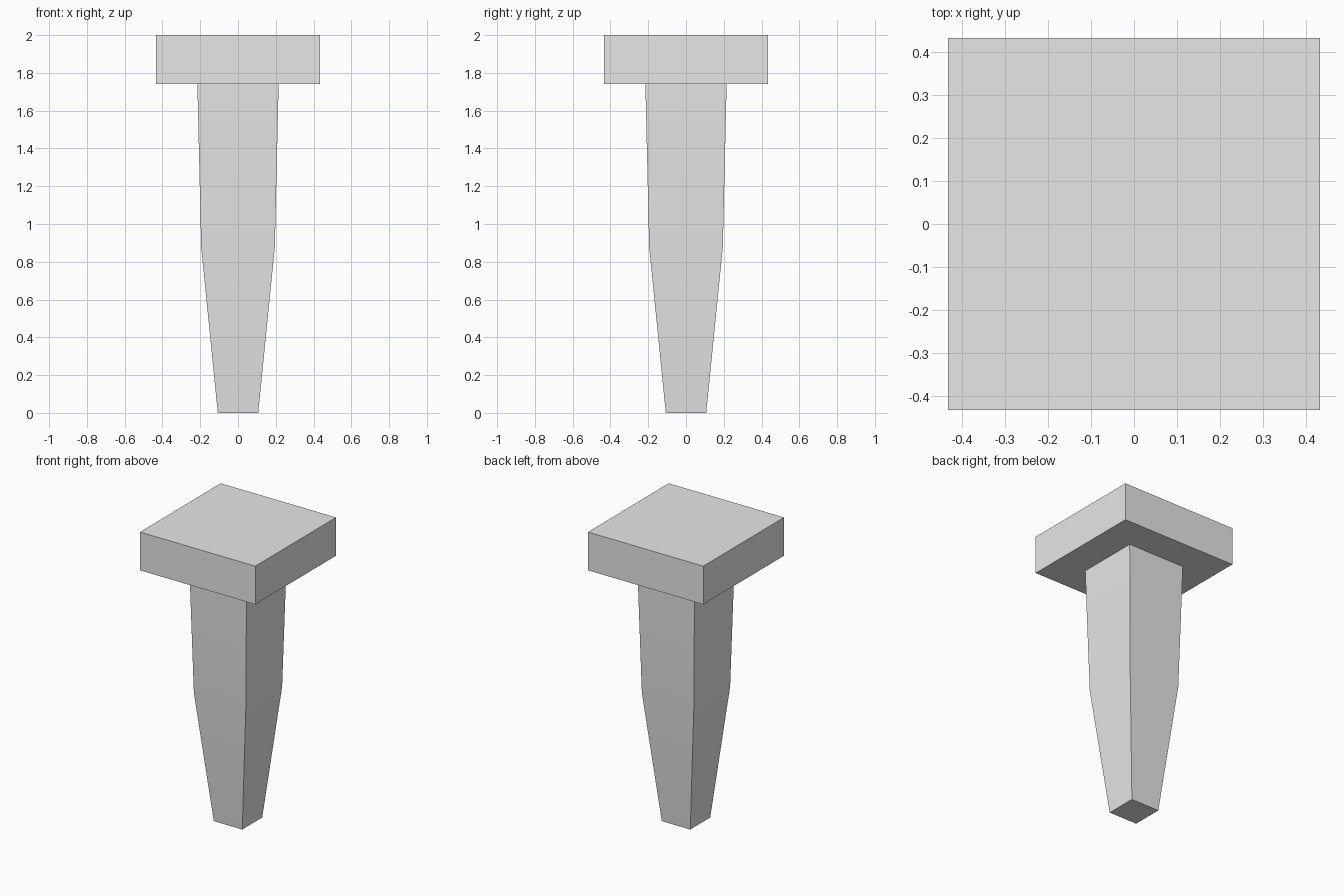
import bpy
import bmesh
import math

if "Cube" in bpy.data.objects:
    bpy.data.objects.remove(bpy.data.objects["Cube"])

grey = bpy.data.materials.new("plain_grey")
grey.diffuse_color = (0.8, 0.8, 0.8, 1)
grey.use_nodes = True
grey.node_tree.nodes["Principled BSDF"].inputs["Base Color"].default_value = grey.diffuse_color


def square_loft(name, sections):
    """Closed solid through square sections given as (z, half width)."""
    bm = bmesh.new()
    rings = [[bm.verts.new((sx * h, sy * h, z))
              for sx, sy in ((-1, -1), (1, -1), (1, 1), (-1, 1))]
             for z, h in sections]
    bm.faces.new(rings[0][::-1])
    bm.faces.new(rings[-1])
    for a, b in zip(rings, rings[1:]):
        for i in range(4):
            j = (i + 1) % 4
            bm.faces.new((a[i], a[j], b[j], b[i]))
    mesh = bpy.data.meshes.new(name)
    bm.to_mesh(mesh)
    bm.free()
    mesh.materials.append(grey)
    obj = bpy.data.objects.new(name, mesh)
    bpy.context.collection.objects.link(obj)
    # Soft bend along the shaft, crisp corners
    bpy.ops.object.select_all(action='DESELECT')
    obj.select_set(True)
    bpy.context.view_layer.objects.active = obj
    bpy.ops.object.shade_smooth_by_angle(angle=math.radians(30))
    return obj


# Tapered square shaft with a blunt tip
square_loft("shaft", [(0, 0.107), (0.88, 0.195), (1.74, 0.215)])

# Flat square head
square_loft("head", [(1.74, 0.433), (2.0, 0.433)])
